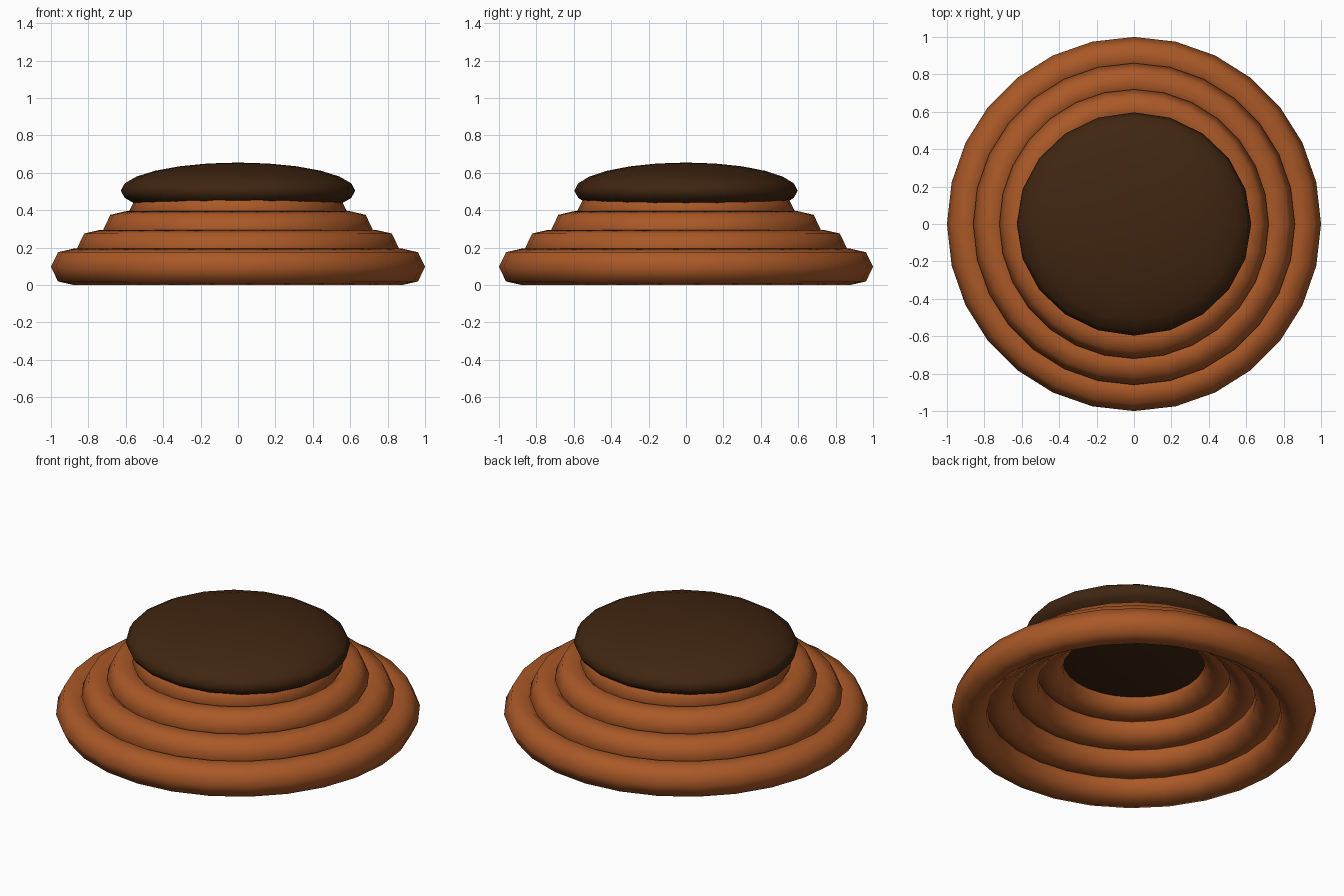
import bpy

if "Cube" in bpy.data.objects:
    bpy.data.objects.remove(bpy.data.objects["Cube"])


def flat_material(name, rgb):
    m = bpy.data.materials.new(name)
    m.diffuse_color = (*rgb, 1.0)
    m.use_nodes = True
    m.node_tree.nodes["Principled BSDF"].inputs["Base Color"].default_value = m.diffuse_color
    return m


rust = flat_material("rust_brown", (0.40, 0.098, 0.020))
dark = flat_material("dark_brown", (0.051, 0.0185, 0.0055))


def finish(name, mat):
    ob = bpy.context.object
    ob.name = name
    ob.data.materials.append(mat)
    for p in ob.data.polygons:
        p.use_smooth = True
    return ob


# Four stacked rings, each narrower and higher than the last
for i in range(4):
    bpy.ops.mesh.primitive_torus_add(
        major_segments=28, minor_segments=7,
        major_radius=0.90 - 0.14 * i, minor_radius=0.10,
        location=(0, 0, 0.0975 + 0.10 * i))
    finish(f"ring_{i + 1}", rust)

# Flattened oval cushion resting in the top ring
bpy.ops.mesh.primitive_uv_sphere_add(
    segments=20, ring_count=12, radius=1, location=(0, 0, 0.505))
cap = finish("top_cushion", dark)
cap.scale = (0.627, 0.597, 0.15)
bpy.ops.object.transform_apply(location=False, rotation=False, scale=True)
